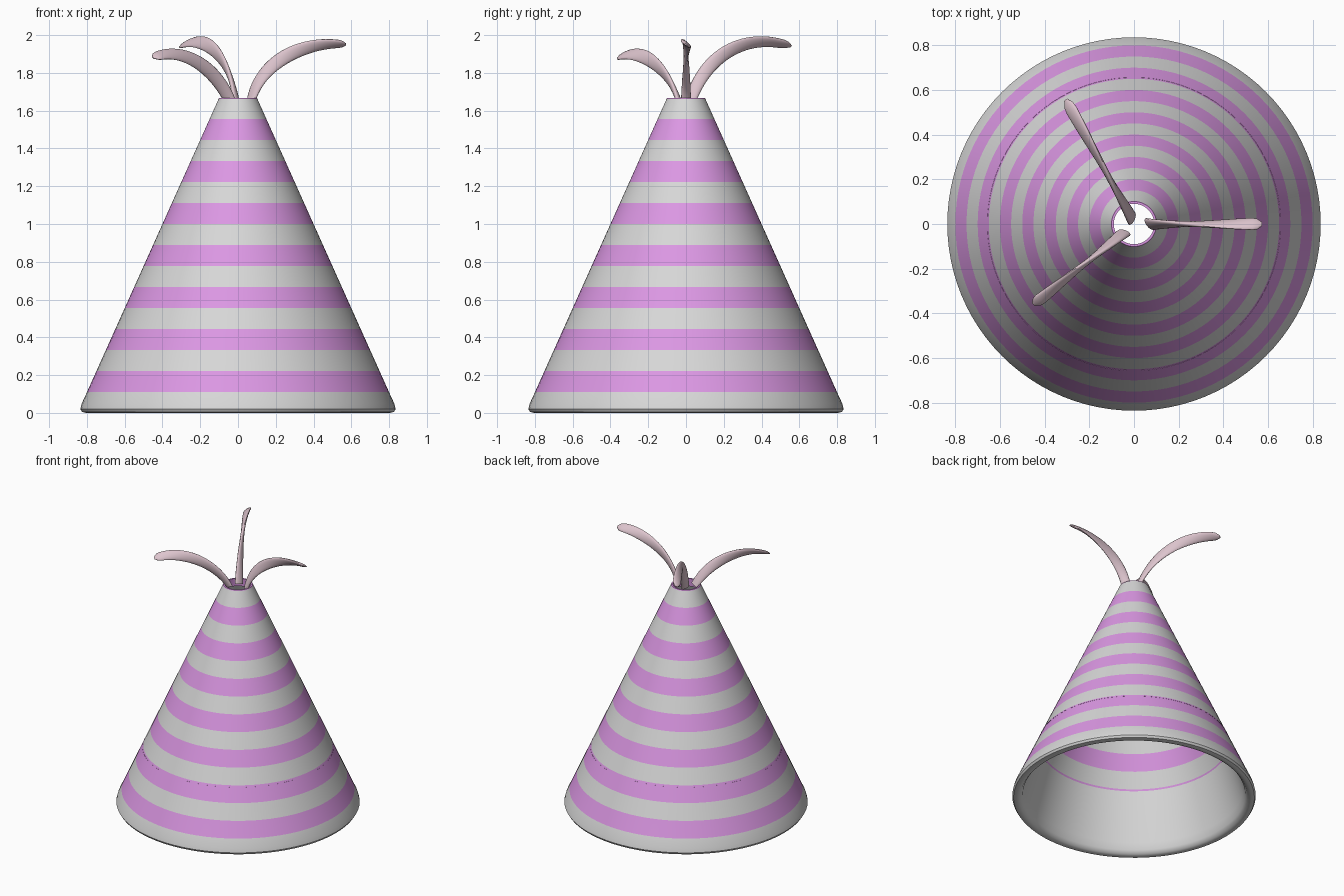
import bpy, bmesh, math
from mathutils import Vector
from mathutils.geometry import interpolate_bezier

cube = bpy.data.objects.get("Cube")
if cube:
    bpy.data.objects.remove(cube, do_unlink=True)


def material(name, rgb):
    mat = bpy.data.materials.new(name)
    mat.use_nodes = True
    mat.diffuse_color = (*rgb, 1)
    mat.node_tree.nodes["Principled BSDF"].inputs["Base Color"].default_value = (*rgb, 1)
    return mat


GREY = material("light grey", (0.68, 0.68, 0.68))
PURPLE = material("orchid purple", (0.71, 0.31, 0.77))
BLUSH = material("pale blush", (0.73, 0.56, 0.62))


def finish(name, bm, mats, angle):
    mesh = bpy.data.meshes.new(name)
    bm.to_mesh(mesh)
    bm.free()
    for mat in mats:
        mesh.materials.append(mat)
    obj = bpy.data.objects.new(name, mesh)
    bpy.context.collection.objects.link(obj)
    bpy.ops.object.select_all(action="DESELECT")
    obj.select_set(True)
    bpy.context.view_layer.objects.active = obj
    bpy.ops.object.shade_smooth_by_angle(angle=math.radians(angle))
    return obj


def skin(bm, rings, colours=None):
    """Join each ring of vertices to the next with quads."""
    for k, (a, b) in enumerate(zip(rings, rings[1:])):
        for i in range(len(a)):
            j = (i + 1) % len(a)
            face = bm.faces.new((a[i], a[j], b[j], b[i]))
            if colours:
                face.material_index = colours[k]


# Striped cone: folded hem and short lining inside, open at both ends
HEIGHT, BANDS, SIDES = 1.667, 15, 96


def cone_radius(z):
    return 0.849 - 0.449 * z


lining = [(cone_radius(0.43), 0.432), (0.65, 0.43), (0.748, 0.08)]
hem = [(0.763, 0.03), (0.78, 0.007), (0.805, 0), (0.826, 0.005), (0.835, 0.02), (0.827, 0.05)]
heights = [HEIGHT * k / BANDS for k in range(1, BANDS)] + [HEIGHT - 0.006, HEIGHT]
bands = [(cone_radius(z), z) for z in heights]
lip = [(0.09, HEIGHT), (0.095, HEIGHT - 0.06)]
profile = lining + hem + bands + lip
colours = [1] + [0] * (len(lining) + len(hem) - 1)
colours += [k % 2 for k in range(1, BANDS)] + [1, 1, 1]

bm = bmesh.new()
rings = []
for r, z in profile:
    angles = [math.tau * i / SIDES for i in range(SIDES)]
    rings.append([bm.verts.new((r * math.cos(a), r * math.sin(a), z)) for a in angles])
skin(bm, rings, colours)
finish("striped_cone", bm, [GREY, PURPLE], 40)


# Curling plumes: a flat blade that rolls over as it follows an arching curve
def plume(name, base, tip, handles, steps=28, sides=16):
    start, end = Vector(base), Vector(tip)
    run = end - start
    run.z = 0
    out = run.normalized()
    side = Vector((-out.y, out.x, 0))
    h1, h2 = [Vector((start.x, start.y, z)) + run * f for f, z in handles]
    path = interpolate_bezier(start, h1, h2, end, steps + 1)
    bm = bmesh.new()
    rings = []
    for k, p in enumerate(path):
        t = k / steps
        tangent = (path[min(k + 1, steps)] - path[max(k - 1, 0)]).normalized()
        normal = tangent.cross(side)
        roll = math.radians(40 + 110 * t)
        broad = side * math.cos(roll) + normal * math.sin(roll)
        thin = tangent.cross(broad)
        cap = math.sqrt(max(0.1, 1 - max(0, (t - 0.93) / 0.07) ** 2))
        half_width = (0.032 + 0.005 * math.sin(math.pi * t)) * cap
        half_depth = (0.015 - 0.004 * t) * cap
        ring = []
        for i in range(sides):
            a = math.tau * i / sides
            offset = broad * half_width * math.cos(a) + thin * half_depth * math.sin(a)
            ring.append(bm.verts.new(p + offset))
        rings.append(ring)
    skin(bm, rings)
    bm.faces.new(rings[0])
    bm.faces.new(rings[-1])
    bmesh.ops.recalc_face_normals(bm, faces=bm.faces)
    finish(name, bm, [BLUSH], 60)


plume("left_plume", (0.07, 0, 1.655), (0.572, 0, 1.95), [(0.11, 1.88), (0.62, 1.975)])
plume("back_plume", (-0.01, 0.025, 1.655), (-0.305, 0.555, 1.94), [(0.15, 1.90), (0.56, 2.02)])
plume("front_right_plume", (-0.045, -0.04, 1.655), (-0.45, -0.36, 1.88), [(0.2, 1.84), (0.64, 1.945)])
